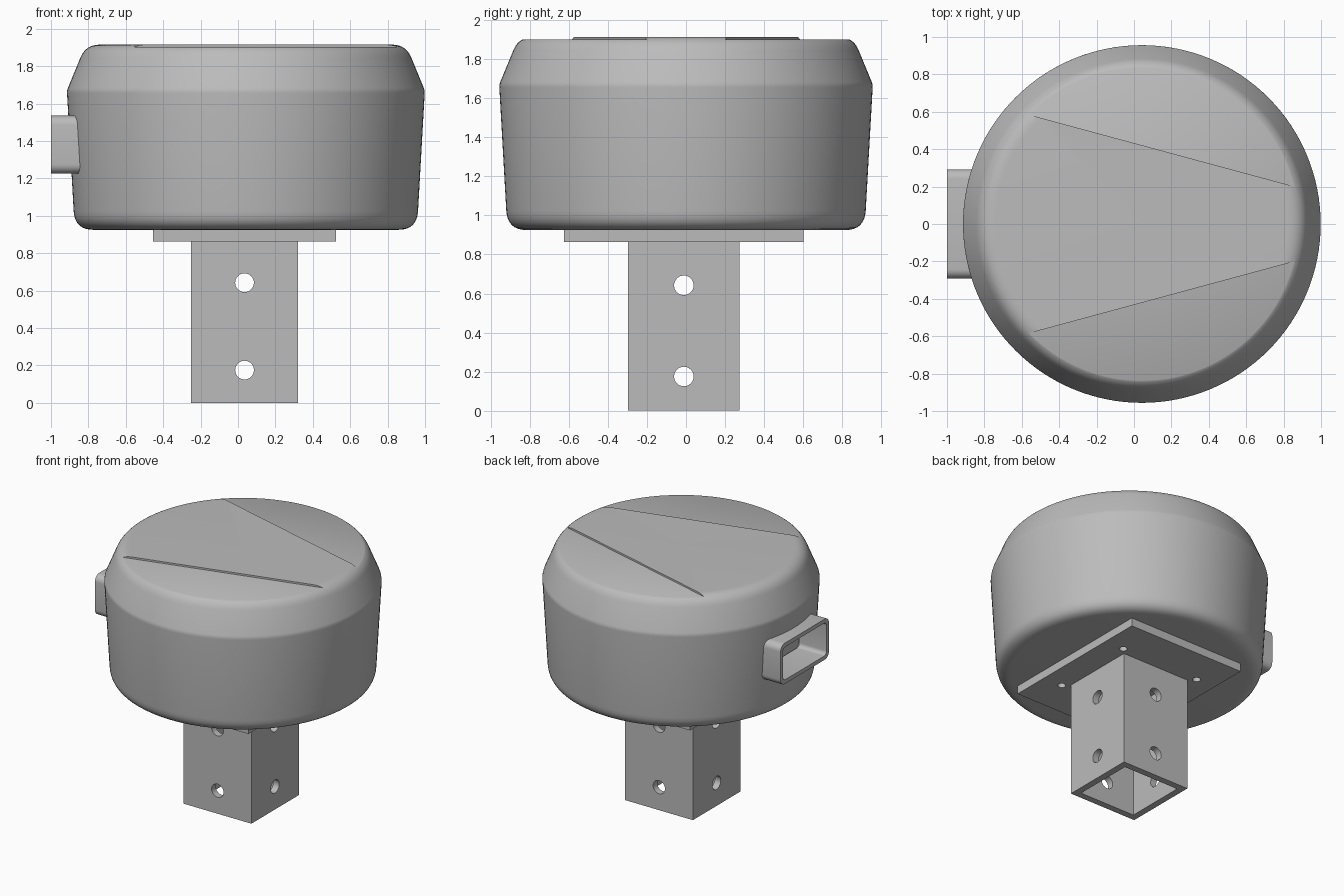
import bpy
import bmesh
import math
from mathutils import Matrix, Vector

if "Cube" in bpy.data.objects:
    bpy.data.objects.remove(bpy.data.objects["Cube"], do_unlink=True)

grey = bpy.data.materials.new("plain_grey")
grey.use_nodes = True
grey.diffuse_color = (0.5, 0.5, 0.5, 1)
grey.node_tree.nodes["Principled BSDF"].inputs["Base Color"].default_value = (0.5, 0.5, 0.5, 1)

BODY_X = 0.042                       # drum axis
POST = Vector((0.035, -0.011, 0))    # post axis


def to_object(name, bm):
    bmesh.ops.recalc_face_normals(bm, faces=bm.faces[:])
    mesh = bpy.data.meshes.new(name)
    bm.to_mesh(mesh)
    bm.free()
    mesh.materials.append(grey)
    obj = bpy.data.objects.new(name, mesh)
    bpy.context.collection.objects.link(obj)
    return obj


def box(name, low, high):
    low, high = Vector(low), Vector(high)
    bm = bmesh.new()
    place = Matrix.Translation((low + high) / 2) @ Matrix.Diagonal((*(high - low), 1))
    bmesh.ops.create_cube(bm, size=1, matrix=place)
    return to_object(name, bm)


def prism(name, points, offset):
    bm = bmesh.new()
    face = bm.faces.new([bm.verts.new(p) for p in points])
    out = bmesh.ops.extrude_face_region(bm, geom=[face])
    moved = [v for v in out["geom"] if isinstance(v, bmesh.types.BMVert)]
    bmesh.ops.translate(bm, verts=moved, vec=offset)
    return to_object(name, bm)


def rod(name, center, axis, radius, length):
    bm = bmesh.new()
    turn = Vector(axis).to_track_quat('Z', 'Y').to_matrix().to_4x4()
    bmesh.ops.create_cone(bm, cap_ends=True, segments=32, radius1=radius, radius2=radius,
                          depth=length, matrix=Matrix.Translation(center) @ turn)
    return to_object(name, bm)


def cut(obj, *cutters):
    bpy.context.view_layer.objects.active = obj
    for cutter in cutters:
        mod = obj.modifiers.new("cut", 'BOOLEAN')
        mod.operation = 'DIFFERENCE'
        mod.solver = 'EXACT'
        mod.object = cutter
        bpy.ops.object.modifier_apply(modifier=mod.name)


def discard(*objects):
    for obj in objects:
        bpy.data.objects.remove(obj, do_unlink=True)


def smooth(obj, degrees):
    bpy.ops.object.select_all(action='DESELECT')
    obj.select_set(True)
    bpy.context.view_layer.objects.active = obj
    bpy.ops.object.shade_smooth_by_angle(angle=math.radians(degrees))


def rounded(corner, before, after, size, steps=8):
    """Points of a soft corner between two directions."""
    corner = Vector(corner)
    a = corner + (Vector(before) - corner).normalized() * size
    b = corner + (Vector(after) - corner).normalized() * size
    return [a.lerp(corner, t).lerp(corner.lerp(b, t), t)
            for t in (i / steps for i in range(steps + 1))]


def rounded_slot(x, half_y, z_mid, half_z, radius):
    points = []
    for start, sy, sz in ((0, 1, 1), (90, -1, 1), (180, -1, -1), (270, 1, -1)):
        for i in range(7):
            a = math.radians(start + 15 * i)
            points.append((x, sy * (half_y - radius) + radius * math.cos(a),
                           z_mid + sz * (half_z - radius) + radius * math.sin(a)))
    return points


# Drum: revolved profile with a soft base and a sloped shoulder
base, foot, waist, shoulder, top = (0, .925), (.915, .925), (.957, 1.67), (.856, 1.915), (0, 1.915)
profile = ([Vector(base)] + rounded(foot, base, waist, 0.1)
           + rounded(waist, foot, shoulder, 0.015, 3)
           + rounded(shoulder, waist, top, 0.075) + [Vector(top)])
bm = bmesh.new()
verts = [bm.verts.new((r, 0, z)) for r, z in profile]
edges = [bm.edges.new(pair) for pair in zip(verts, verts[1:])]
bmesh.ops.spin(bm, geom=verts + edges, axis=(0, 0, 1), cent=(0, 0, 0),
               angle=math.tau, steps=128, use_duplicate=False)
bmesh.ops.remove_doubles(bm, verts=bm.verts[:], dist=0.0005)
bmesh.ops.translate(bm, verts=bm.verts[:], vec=(BODY_X, 0, 0))
drum = to_object("drum_body", bm)

# Lowered lid areas on both sides of the tapered panel
for side in (1, -1):
    outline = [(-1.2, .757 * side, 1.902), (1.2, .108 * side, 1.902),
               (1.2, 1.2 * side, 1.902), (-1.2, 1.2 * side, 1.902)]
    step = prism("lid_cutter", outline, (0, 0, 0.1))
    cut(drum, step)
    discard(step)

# Side socket with a pocket running into the drum
socket = prism("side_socket", rounded_slot(-1, .292, 1.38, .155, .05), (0.23, 0, 0))
pocket = prism("pocket_cutter", rounded_slot(-1.1, .262, 1.38, .125, .03), (0.34, 0, 0))
cut(socket, pocket)
discard(pocket)
pocket = prism("pocket_cutter", rounded_slot(-1.1, .27, 1.38, .133, .035), (0.34, 0, 0))
cut(drum, pocket)
discard(pocket)

# Mounting plate with four screw holes
plate = box("mounting_plate", POST + Vector((-.49, -.613, .863)), POST + Vector((.49, .613, .927)))
for sx in (-1, 1):
    for sy in (-1, 1):
        hole = rod("screw_cutter", POST + Vector((sx * .33, sy * .33, .89)), (0, 0, 1), .028, .2)
        cut(plate, hole)
        discard(hole)

# Hollow square post with cross-drilled holes
post = box("square_post", POST + Vector((-.285, -.285, 0)), POST + Vector((.285, .285, .865)))
bore = box("bore_cutter", POST + Vector((-.235, -.235, -.1)), POST + Vector((.235, .235, .95)))
cut(post, bore)
discard(bore)
for height in (.175, .642):
    for axis in ((1, 0, 0), (0, 1, 0)):
        hole = rod("bolt_cutter", POST + Vector((0, 0, height)), axis, .05, 1)
        cut(post, hole)
        discard(hole)

for obj, angle in ((drum, 35), (socket, 30), (plate, 30), (post, 30)):
    smooth(obj, angle)
